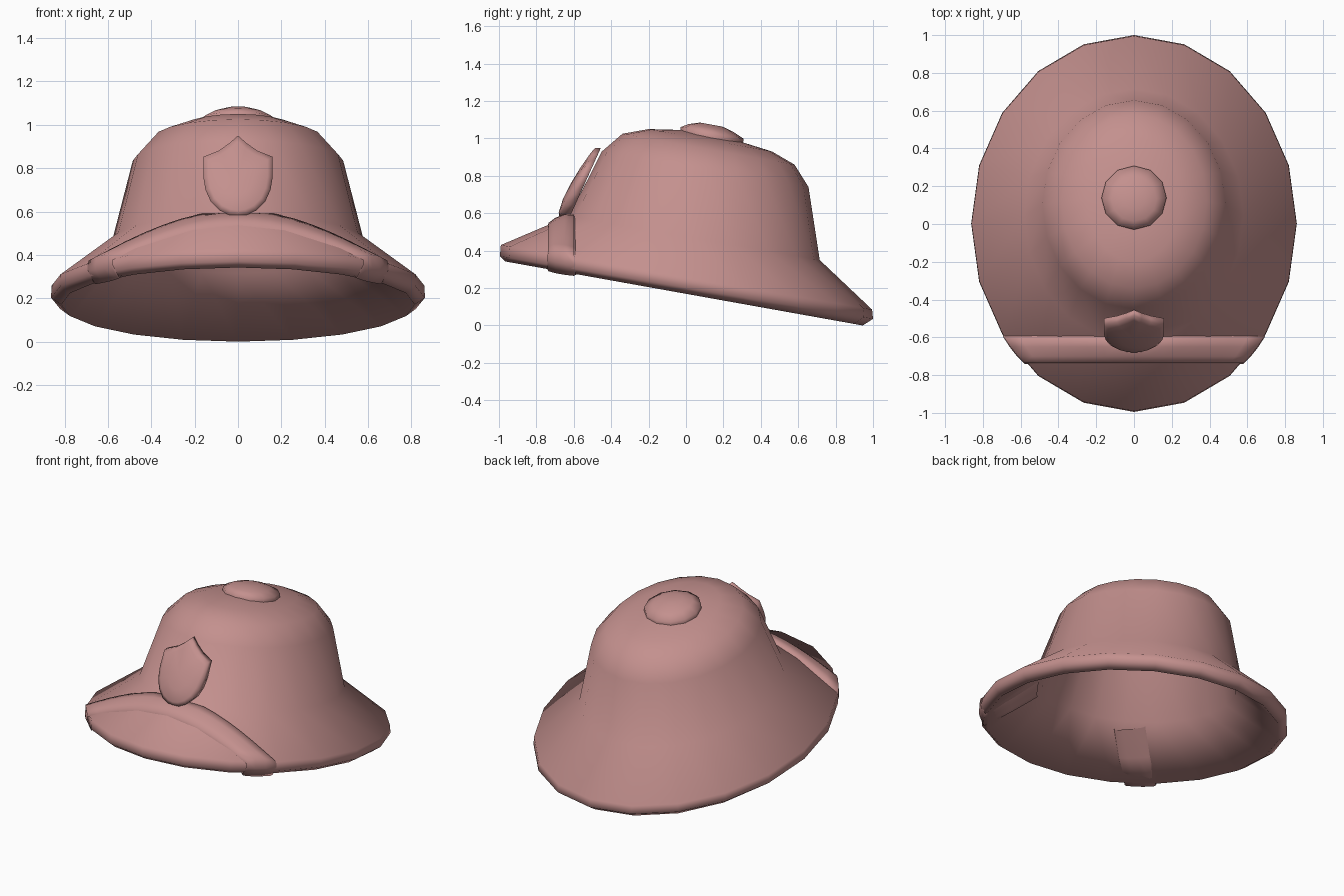
import bpy, bmesh, math

if "Cube" in bpy.data.objects:
    bpy.data.objects.remove(bpy.data.objects["Cube"])

N = 20
mat = bpy.data.materials.new("dusty_rose")
mat.diffuse_color = (0.55, 0.28, 0.27, 1)
mat.use_nodes = True
mat.node_tree.nodes["Principled BSDF"].inputs["Base Color"].default_value = mat.diffuse_color


def finish(name, bm, angle=120):
    bmesh.ops.remove_doubles(bm, verts=bm.verts, dist=0.0005)
    bmesh.ops.recalc_face_normals(bm, faces=bm.faces)
    me = bpy.data.meshes.new(name)
    bm.to_mesh(me)
    bm.free()
    me.materials.append(mat)
    ob = bpy.data.objects.new(name, me)
    bpy.context.collection.objects.link(ob)
    bpy.ops.object.select_all(action='DESELECT')
    bpy.context.view_layer.objects.active = ob
    ob.select_set(True)
    bpy.ops.object.shade_smooth_by_angle(angle=math.radians(angle))
    return ob


def bridge(bm, a, b):
    n = len(a)
    for i in range(n):
        j = (i + 1) % n
        bm.faces.new((a[i], a[j], b[j], b[i]))


def tilted_ring(bm, r, n=N):
    yf, zf, yb, zb, hw = r
    out = []
    for i in range(n):
        t = 2 * math.pi * i / n
        c = math.cos(t)
        out.append(bm.verts.new((hw * math.sin(t), (yf + yb) / 2 + c * (yb - yf) / 2,
                                 (zf + zb) / 2 + c * (zb - zf) / 2)))
    return out


# helmet shell: tilted oval rings (front y, front z, back y, back z, half width)
outer = [(-0.965, 0.342, 0.945, 0.0, 0.815),
         (-0.995, 0.37, 1.0, 0.035, 0.862),
         (-0.99, 0.43, 0.995, 0.085, 0.86),
         (-0.625, 0.585, 0.715, 0.35, 0.58),
         (-0.45, 0.93, 0.655, 0.74, 0.485),
         (-0.34, 1.025, 0.58, 0.86, 0.385),
         (-0.2, 1.05, 0.46, 0.93, 0.25),
         (-0.02, 1.045, 0.3, 0.98, 0.11)]
T = 0.035
inner = [(a + T, b - T, c - T, d - T, w - T) for a, b, c, d, w in outer[3:]]
bm = bmesh.new()
loops = [tilted_ring(bm, r) for r in inner[::-1] + outer]
for a, b in zip(loops, loops[1:]):
    bridge(bm, a, b)
bm.faces.new(loops[0])
bm.faces.new(loops[-1])
finish("helmet_shell", bm)


# height of the sloping brim between two rings
def brim_z(x, y, r0, r1):
    lo, hi = 0.0, 1.0
    for _ in range(30):
        s = (lo + hi) / 2
        yf, zf, yb, zb, hw = [p + (q - p) * s for p, q in zip(r0, r1)]
        if (x / hw) ** 2 + ((2 * y - yf - yb) / (yb - yf)) ** 2 > 1:
            hi = s
        else:
            lo = s
    return zf + (y - yf) / (yb - yf) * (zb - zf)


# strap draped over the front brim, its ends folded up inside toward the crown
bm = bmesh.new()
rows = []
for y, lift in ((-0.74, -0.01), (-0.735, 0.01), (-0.70, 0.022), (-0.65, 0.022),
                (-0.60, 0.012), (-0.59, -0.01)):
    xm = 0.86 * math.sqrt(1 - y * y)
    low = 0.17 - 0.178 * y - 0.008 - lift * 0.3
    side = []
    for k in range(9):
        x = xm * k / 8
        side.append((x, y, brim_z(x, y, outer[2], outer[3]) + lift))
    side.append((xm + max(lift, 0) * 0.25, y, low + 0.06))
    side.append((xm - 0.03, y, low))
    for f in (0.5, 1.0):
        x, yy = xm - 0.04 - 0.24 * f, y + 0.2 * f
        side.append((x, yy, brim_z(x, yy, outer[0], inner[0]) - 0.01 - lift * 0.3))
    pts = [(-p[0], p[1], p[2]) for p in side[:0:-1]] + side
    rows.append([bm.verts.new(p) for p in pts])
for a, b in zip(rows, rows[1:]):
    for i in range(len(a) - 1):
        bm.faces.new((a[i], a[i + 1], b[i + 1], b[i]))
finish("brim_strap", bm)

# shield badge on the front of the crown, with a gently domed face
half = [(0, 0.95), (0.04, 0.915), (0.09, 0.88), (0.16, 0.852), (0.16, 0.76),
        (0.15, 0.70), (0.125, 0.645), (0.085, 0.605), (0.04, 0.584), (0, 0.578)]
outline = half + [(-x, z) for x, z in half[-2:0:-1]]
bm = bmesh.new()


def badge_vert(x, z, scale, out):
    z = 0.76 + (z - 0.76) * scale
    y = -0.455 - (0.95 - z) * 0.45 - out * (1 + (0.95 - z) * 2.2)
    return bm.verts.new((x * scale, y, z))


shield = [[badge_vert(x, z, s, out) for x, z in outline]
          for s, out in ((1, 0), (1, 0.03), (0.85, 0.04), (0.45, 0.05))]
for a, b in zip(shield, shield[1:]):
    bridge(bm, a, b)
tip = badge_vert(0, 0.76, 1, 0.053)
last = shield[-1]
for i in range(len(last)):
    bm.faces.new((last[i], last[(i + 1) % len(last)], tip))
bm.faces.new(shield[0])
finish("shield_badge", bm)

# round button on top of the crown
bm = bmesh.new()
button = [tilted_ring(bm, r, 12) for r in (
    (-0.03, 1.03, 0.305, 0.975, 0.172), (-0.03, 1.06, 0.308, 0.998, 0.172),
    (0.015, 1.077, 0.25, 1.037, 0.12), (0.075, 1.085, 0.195, 1.063, 0.06))]
for a, b in zip(button, button[1:]):
    bridge(bm, a, b)
bm.faces.new(button[-1])
finish("top_button", bm)
